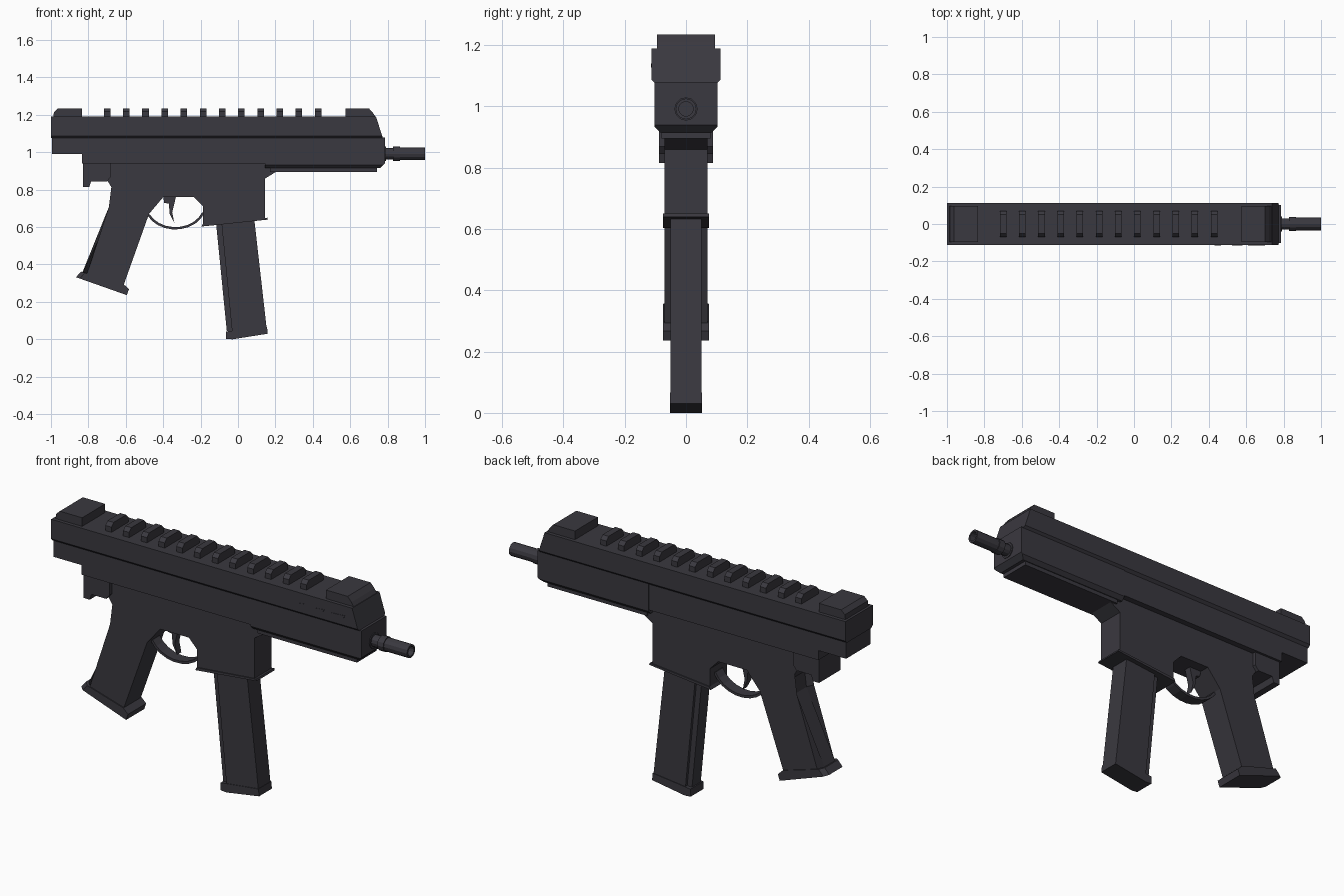
import bpy, bmesh, math
from mathutils import Vector, Matrix

cube = bpy.data.objects.get("Cube")
if cube:
    bpy.data.objects.remove(cube, do_unlink=True)

# One dark gunmetal colour for everything
metal = bpy.data.materials.new("dark_gunmetal")
colour = (0.042, 0.040, 0.050, 1)
metal.use_nodes = True
metal.diffuse_color = colour
shader = next(n for n in metal.node_tree.nodes if n.type == 'BSDF_PRINCIPLED')
shader.inputs["Base Color"].default_value = colour


def finish(name, bm):
    bmesh.ops.recalc_face_normals(bm, faces=bm.faces)
    mesh = bpy.data.meshes.new(name)
    bm.to_mesh(mesh)
    bm.free()
    mesh.materials.append(metal)
    obj = bpy.data.objects.new(name, mesh)
    bpy.context.collection.objects.link(obj)
    return obj


def plate(name, outline, half, y=0, chamfer=(), size=0.02):
    """Side outline in x, z given thickness along y; chamfer = outline edges to bevel."""
    bm = bmesh.new()
    rings = [[bm.verts.new((x, y + s * half, z)) for x, z in outline] for s in (-1, 1)]
    n = len(outline)
    for i in range(n):
        j = (i + 1) % n
        bm.faces.new((rings[0][i], rings[0][j], rings[1][j], rings[1][i]))
    for ring in rings:
        bm.faces.new(ring)
    if chamfer:
        edges = [bm.edges.get((r[i], r[(i + 1) % n])) for r in rings for i in chamfer]
        bmesh.ops.bevel(bm, geom=edges, offset=size, segments=1, affect='EDGES')
    return finish(name, bm)


def box(x0, x1, z0, z1):
    return [(x0, z0), (x1, z0), (x1, z1), (x0, z1)]


def lathe(name, profile, z, sides=12):
    """Turn an (x, radius) profile around the barrel axis."""
    bm = bmesh.new()
    rings = [[bm.verts.new((x, r * math.cos(a), z + r * math.sin(a)))
              for a in (math.tau * k / sides for k in range(sides))] for x, r in profile]
    for a, b in zip(rings, rings[1:]):
        for k in range(sides):
            m = (k + 1) % sides
            bm.faces.new((a[k], a[m], b[m], b[k]))
    bm.faces.new(rings[0])
    bm.faces.new(rings[-1])
    return finish(name, bm)


# Upper receiver, wider than the body, with a sloped nose and tapered lower edge
plate("upper_receiver", [(-1, 1.075), (0.775, 1.075), (0.77, 1.09), (0.738, 1.19), (-1, 1.19)],
      0.113, chamfer=[0], size=0.013)

# Main body and handguard
plate("main_body", [(-0.995, 0.99), (-0.835, 0.99), (-0.835, 0.94), (0.145, 0.94),
                    (0.145, 1.08), (-0.995, 1.08)], 0.1)
plate("handguard", [(0.145, 0.915), (0.76, 0.915), (0.786, 0.94), (0.786, 1.08), (0.145, 1.08)],
      0.102, chamfer=[0], size=0.018)
plate("handguard_lip", box(0.17, 0.743, 0.895, 0.92), 0.08)

# Lower frame with the magazine well
plate("lower_frame", [(-0.79, 0.95), (-0.79, 0.85), (-0.70, 0.85), (-0.645, 0.78), (-0.40, 0.76),
                      (-0.235, 0.76), (-0.187, 0.71), (-0.187, 0.61), (0.145, 0.645),
                      (0.145, 0.86), (0.203, 0.895), (0.203, 0.95)], 0.07)
plate("magazine_well_flange", [(-0.195, 0.603), (0.16, 0.64), (0.157, 0.65), (-0.187, 0.618)], 0.075)
plate("rear_block", [(-0.83, 0.94), (-0.83, 0.815), (-0.795, 0.815), (-0.785, 0.845),
                     (-0.70, 0.845), (-0.68, 0.87), (-0.68, 0.94)], 0.088)

# Pistol grip with chamfered back, and its butt plate
plate("grip", [(-0.70, 0.85), (-0.655, 0.78), (-0.665, 0.70), (-0.835, 0.35), (-0.615, 0.28),
               (-0.476, 0.67), (-0.40, 0.76), (-0.40, 0.85)], 0.07, chamfer=[1, 2], size=0.026)
plate("grip_base", [(-0.84, 0.362), (-0.866, 0.332), (-0.594, 0.236), (-0.583, 0.268), (-0.612, 0.295)],
      0.075, chamfer=[0], size=0.02)

# Magazine: body, narrower spine and floor plate
plate("magazine", [(-0.09, 0.64), (-0.032, 0.045), (0.153, 0.06), (0.085, 0.66)], 0.05)
plate("magazine_spine", [(-0.119, 0.64), (-0.06, 0.045), (-0.02, 0.045), (-0.08, 0.64)], 0.036)
plate("magazine_base", [(-0.063, 0.042), (-0.064, 0.003), (-0.03, 0.0), (0.159, 0.03), (0.155, 0.067)],
      0.053)

# Trigger guard: a bowed strip; trigger: a curved blade
arc = [math.radians(a) for a in range(205, 341, 15)]
outer = [(-0.335 + 0.165 * math.cos(a), 0.72 + 0.133 * math.sin(a)) for a in arc]
inner = [(-0.335 + 0.152 * math.cos(a), 0.72 + 0.12 * math.sin(a)) for a in reversed(arc)]
plate("trigger_guard", outer + inner, 0.03)
plate("trigger", [(-0.40, 0.77), (-0.395, 0.73), (-0.37, 0.725), (-0.365, 0.67), (-0.34, 0.622),
                  (-0.352, 0.68), (-0.337, 0.74), (-0.33, 0.77)], 0.018)

# Barrel with collar and bored muzzle
lathe("barrel", [(0.75, 0.03), (0.83, 0.03), (0.83, 0.038), (0.865, 0.038), (0.865, 0.034),
                 (1.0, 0.034), (1.0, 0.024), (0.93, 0.024)], 0.992)
lathe("barrel_bushing", [(0.77, 0.04), (0.79, 0.04)], 0.992)

# Sight blocks
plate("rear_sight", [(-0.988, 1.185), (-0.984, 1.215), (-0.963, 1.235), (-0.834, 1.235), (-0.834, 1.185)],
      0.095)
plate("front_sight", [(0.575, 1.185), (0.575, 1.235), (0.70, 1.235), (0.722, 1.21), (0.738, 1.185)],
      0.095)

# Rail teeth with chamfered ends
for i in range(12):
    x = -0.717 + 0.1025 * i
    plate(f"rail_tooth_{i + 1}", box(x, x + 0.035, 1.185, 1.235), 0.07, chamfer=[2], size=0.018)

# Small slanted vent plates near the nose, on the right side
for i, (x, w) in enumerate([(0.43, 0.025), (0.525, 0.045), (0.61, 0.08)]):
    plate(f"vent_{i + 1}", [(x, 1.135), (x + 0.015, 1.127), (x + w, 1.127), (x + w + 0.01, 1.14)],
          0.002, y=-0.113)
